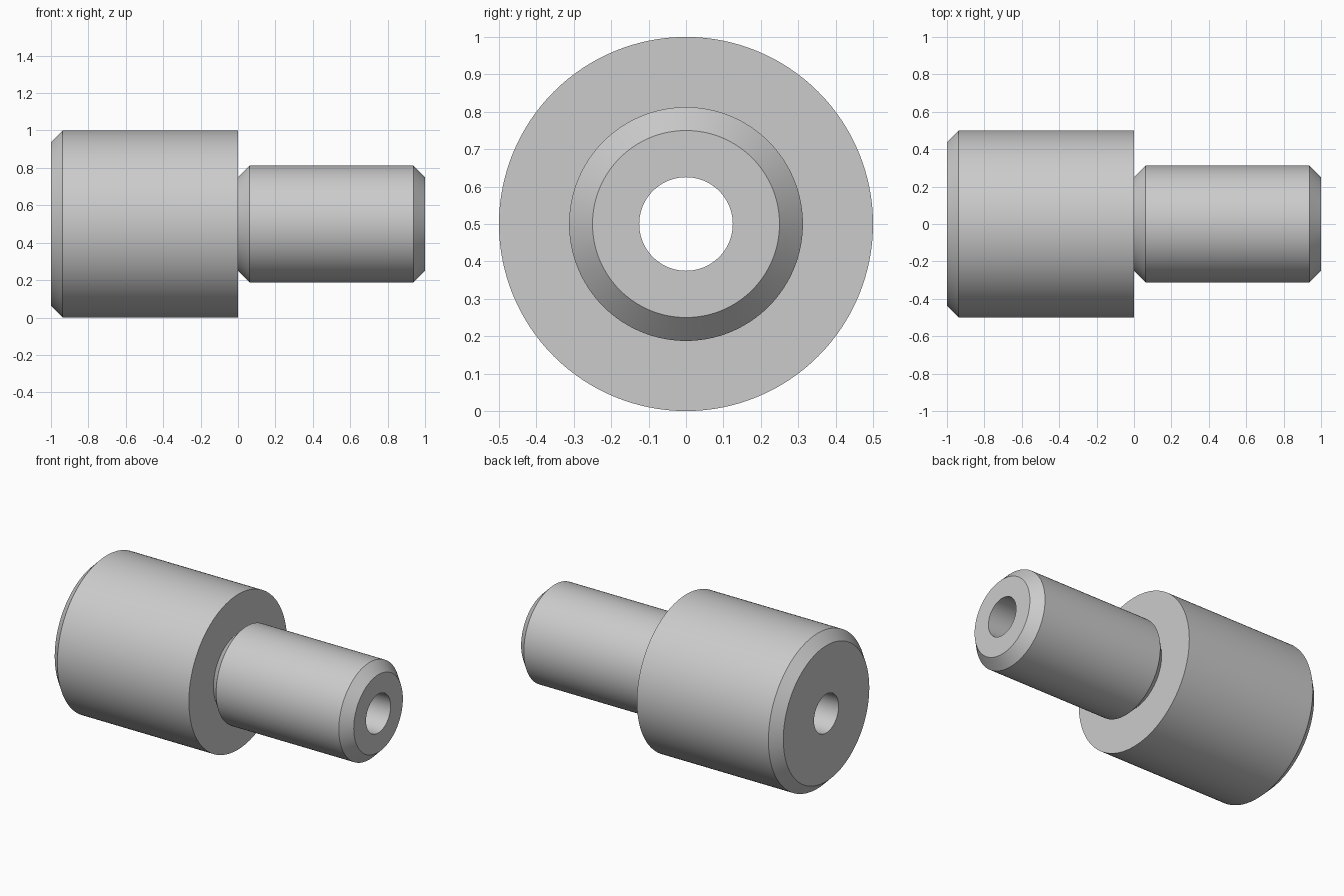
import bpy
import bmesh
import math
from mathutils import Matrix, Vector

cube = bpy.data.objects.get("Cube")
if cube:
    bpy.data.objects.remove(cube, do_unlink=True)

SEGMENTS = 128
AXIS_HEIGHT = 0.5
BORE = 0.125
CHAMFER = 0.0625
BODY = 0.5
SHANK = 0.3125

# Bare metal colour
metal = bpy.data.materials.new("light_grey_metal")
metal.use_nodes = True
colour = (0.6, 0.6, 0.6, 1.0)
metal.diffuse_color = colour
metal.node_tree.nodes["Principled BSDF"].inputs["Base Color"].default_value = colour

# Closed section (position along x, radius): wide body, relieved shoulder, shank, bore
section = [
    (-1, BORE),
    (-1, BODY - CHAMFER),
    (-1 + CHAMFER, BODY),
    (0, BODY),
    (0, SHANK - CHAMFER),
    (CHAMFER, SHANK),
    (1 - CHAMFER, SHANK),
    (1, SHANK - CHAMFER),
    (1, BORE),
]


def lathe(name, profile, material):
    """Turn a closed profile around the x axis into a smooth solid."""
    bm = bmesh.new()
    rings = []
    for x, r in profile:
        rings.append([
            bm.verts.new(Matrix.Rotation(math.tau * i / SEGMENTS, 3, "X") @ Vector((x, 0, r)))
            for i in range(SEGMENTS)
        ])
    for a, b in zip(rings, rings[1:] + rings[:1]):
        for i in range(SEGMENTS):
            j = (i + 1) % SEGMENTS
            bm.faces.new((a[i], a[j], b[j], b[i]))
    bmesh.ops.recalc_face_normals(bm, faces=bm.faces[:])
    mesh = bpy.data.meshes.new(name)
    bm.to_mesh(mesh)
    bm.free()
    mesh.materials.append(material)
    obj = bpy.data.objects.new(name, mesh)
    bpy.context.collection.objects.link(obj)
    return obj


bushing = lathe("stepped_bushing", section, metal)
bushing.location.z = AXIS_HEIGHT

# Smooth round walls, crisp chamfer edges
bpy.ops.object.select_all(action="DESELECT")
bushing.select_set(True)
bpy.context.view_layer.objects.active = bushing
bpy.ops.object.shade_smooth_by_angle(angle=math.radians(30))
